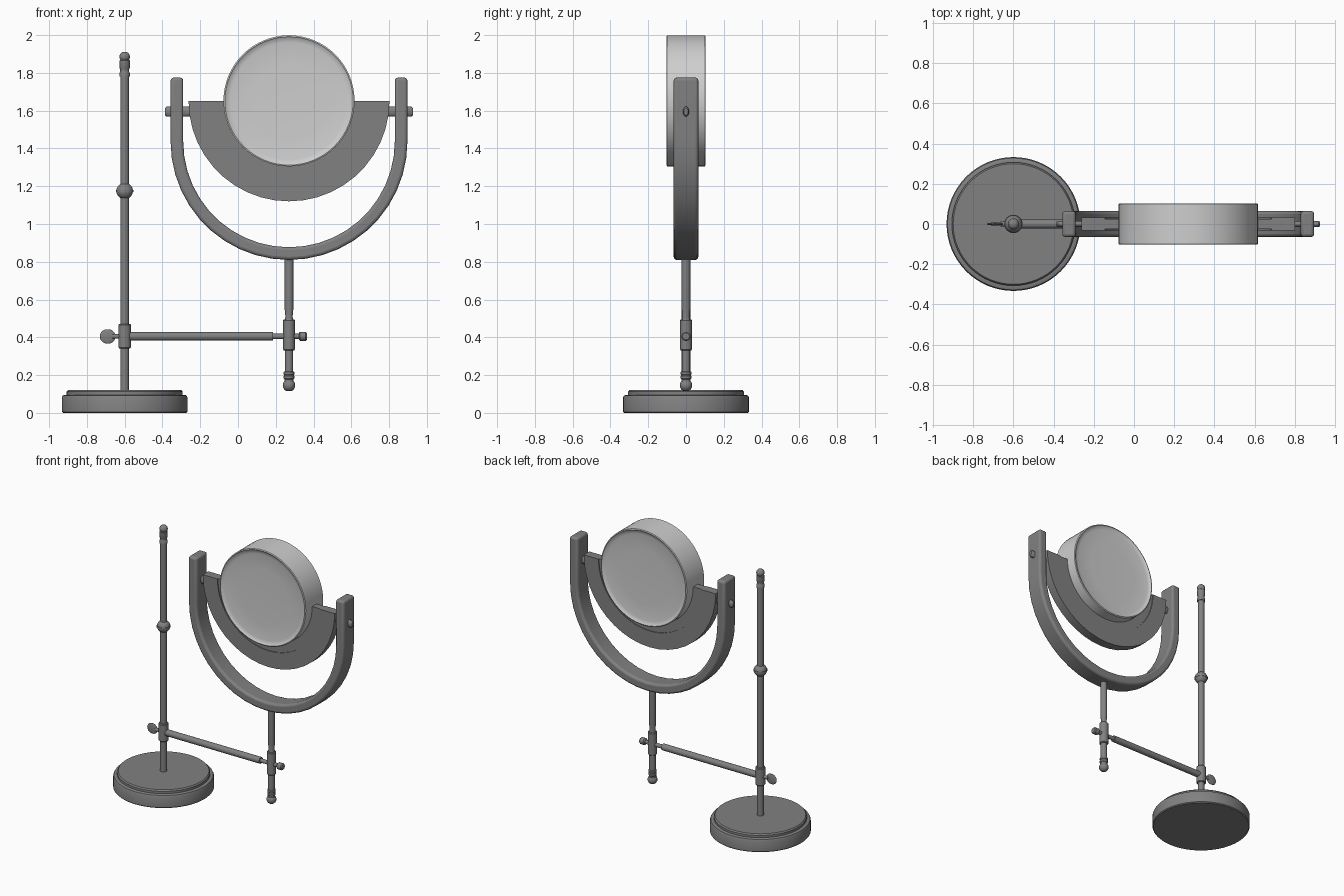
import bpy, bmesh, math
from mathutils import Matrix, Vector

default = bpy.data.objects.get("Cube")
if default:
    bpy.data.objects.remove(default, do_unlink=True)


def material(name, value):
    m = bpy.data.materials.new(name)
    m.use_nodes = True
    colour = (value, value, value, 1)
    m.diffuse_color = colour
    m.node_tree.nodes["Principled BSDF"].inputs["Base Color"].default_value = colour
    return m


METAL = material("grey metal", 0.22)
GLASS = material("pale mirror", 0.62)

POST_X, YOKE_X, ARM_Z, DISC_Z = -0.6, 0.27, 0.405, 1.652
TURN = {"z": Matrix(),
        "x": Matrix.Rotation(math.pi / 2, 4, "Y"),
        "y": Matrix.Rotation(-math.pi / 2, 4, "X")}


def finish(bm, name, mat, bevel=0):
    bmesh.ops.recalc_face_normals(bm, faces=bm.faces)
    mesh = bpy.data.meshes.new(name)
    bm.to_mesh(mesh)
    bm.free()
    mesh.materials.append(mat)
    ob = bpy.data.objects.new(name, mesh)
    bpy.context.collection.objects.link(ob)
    if bevel:
        mod = ob.modifiers.new("soft edges", "BEVEL")
        mod.width, mod.segments, mod.limit_method = bevel, 3, "ANGLE"
        mod.angle_limit = math.radians(40)
    bpy.ops.object.select_all(action="DESELECT")
    bpy.context.view_layer.objects.active = ob
    ob.select_set(True)
    bpy.ops.object.shade_smooth_by_angle(angle=math.radians(35))
    return ob


def lathe(name, profile, centre, axis="z", mat=METAL, steps=24, scale=(1, 1, 1)):
    """Revolve (radius, height) points round an axis; closes both ends."""
    bm = bmesh.new()
    points = [(0, profile[0][1])] + profile + [(0, profile[-1][1])]
    verts = [bm.verts.new((r, 0, h)) for r, h in points]
    edges = [bm.edges.new(pair) for pair in zip(verts, verts[1:])]
    bmesh.ops.spin(bm, geom=verts + edges, cent=(0, 0, 0), axis=(0, 0, 1),
                   angle=math.tau, steps=steps, use_merge=False)
    bmesh.ops.remove_doubles(bm, verts=bm.verts, dist=1e-5)
    bm.transform(Matrix.Translation(centre) @ TURN[axis] @ Matrix.Diagonal((*scale, 1)))
    return finish(bm, name, mat)


def rod(name, radius, start, end, centre, axis="z", **kw):
    return lathe(name, [(radius, start), (radius, end)], centre, axis, **kw)


def ball(radius, height, steps=10):
    """Profile points of a sphere, from bottom to top."""
    return [(radius * math.sin(math.pi * i / steps),
             height - radius * math.cos(math.pi * i / steps)) for i in range(1, steps)]


def u_band(name, outer, inner, centre_z, depth, top=None, steps=22, bevel=0):
    """Half ring opening upward, with optional straight legs up to top."""
    def rail(radius):
        pts = [(-radius * math.cos(math.pi * i / steps),
                -radius * math.sin(math.pi * i / steps) + centre_z) for i in range(steps + 1)]
        return [(-radius, top)] + pts + [(radius, top)] if top else pts
    bm = bmesh.new()
    rows = [[bm.verts.new((x + YOKE_X, y, z)) for x, z in rail(r)]
            for r, y in ((outer, -depth), (outer, depth), (inner, depth), (inner, -depth))]
    for a, b in zip(rows, rows[1:] + rows[:1]):
        for i in range(len(a) - 1):
            bm.faces.new((a[i], a[i + 1], b[i + 1], b[i]))
    for end in (0, -1):
        bm.faces.new([row[end] for row in rows])
    return finish(bm, name, METAL, bevel)


# Round stepped foot
lathe("base", [(0.327, 0), (0.333, 0.006), (0.333, 0.082), (0.328, 0.092), (0.316, 0.096),
               (0.307, 0.096), (0.307, 0.112), (0.3, 0.121)], (POST_X, 0, 0), steps=64)

# Tall post with its ball, collar and finial
rod("post", 0.023, 0.11, 1.8, (POST_X, 0, 0))
lathe("post_ball", ball(0.044, 1.175), (POST_X, 0, 0))
rod("post_ball_band", 0.046, 1.169, 1.181, (POST_X, 0, 0))
lathe("post_finial", [(0.027, 1.78), (0.027, 1.80), (0.024, 1.805), (0.024, 1.82),
                      (0.027, 1.825), (0.027, 1.865), (0.02, 1.87)], (POST_X, 0, 0))
lathe("post_tip", ball(0.028, 1.885), (POST_X, 0, 0))
lathe("post_collar", [(0.029, 0.342), (0.033, 0.347), (0.033, 0.466), (0.029, 0.471)],
      (POST_X, 0, 0))

# Horizontal arm and its screws
rod("arm", 0.023, -0.575, 0.185, (0, 0, ARM_Z), "x")
rod("arm_pin", 0.014, 0.18, 0.33, (0, 0, ARM_Z), "x")
lathe("arm_knob", [(0.017, 0.322), (0.024, 0.329), (0.024, 0.358), (0.018, 0.365)],
      (0, 0, ARM_Z), "x")
rod("thumb_screw_shaft", 0.012, -0.665, -0.62, (0, 0, ARM_Z), "x")
lathe("thumb_screw_paddle", ball(0.04, 0), (-0.69, 0, ARM_Z), scale=(1.05, 0.18, 0.97))

# Short stem below the yoke
lathe("stem", [(0.022, 0.2), (0.022, 0.495), (0.019, 0.51), (0.023, 0.55), (0.023, 0.83)],
      (YOKE_X, 0, 0))
lathe("stem_collar", [(0.027, 0.33), (0.031, 0.335), (0.031, 0.49), (0.027, 0.495)],
      (YOKE_X, 0, 0))
lathe("stem_rings", [(0.025, 0.16), (0.025, 0.178), (0.028, 0.182), (0.028, 0.196),
                     (0.025, 0.2), (0.028, 0.204), (0.028, 0.216), (0.023, 0.22)],
      (YOKE_X, 0, 0))
lathe("stem_ball", ball(0.033, 0.146), (YOKE_X, 0, 0))

# Yoke and the two-step cradle
u_band("yoke", 0.627, 0.56, 1.437, 0.065, top=1.775, bevel=0.016)
u_band("cradle_outer", 0.532, 0.414, DISC_Z, 0.032)
u_band("cradle_inner", 0.418, 0.335, DISC_Z, 0.026)

# Oval pivots on both sides
for side, label in ((-1, "right"), (1, "left")):
    lathe("pivot_" + label, [(1, 0.5), (1, 0.648), (0.7, 0.656)],
          (YOKE_X, 0, 1.595), "x", scale=(0.027, 0.016, side))

# Double-sided round mirror with a thin raised rim
half = [(0.2, 0.088), (0.31, 0.092), (0.334, 0.097), (0.34, 0.103), (0.347, 0.1)]
profile = [(r, -h) for r, h in half] + half[::-1]
lathe("mirror", profile, (YOKE_X, 0, DISC_Z), "y", GLASS, steps=64)
